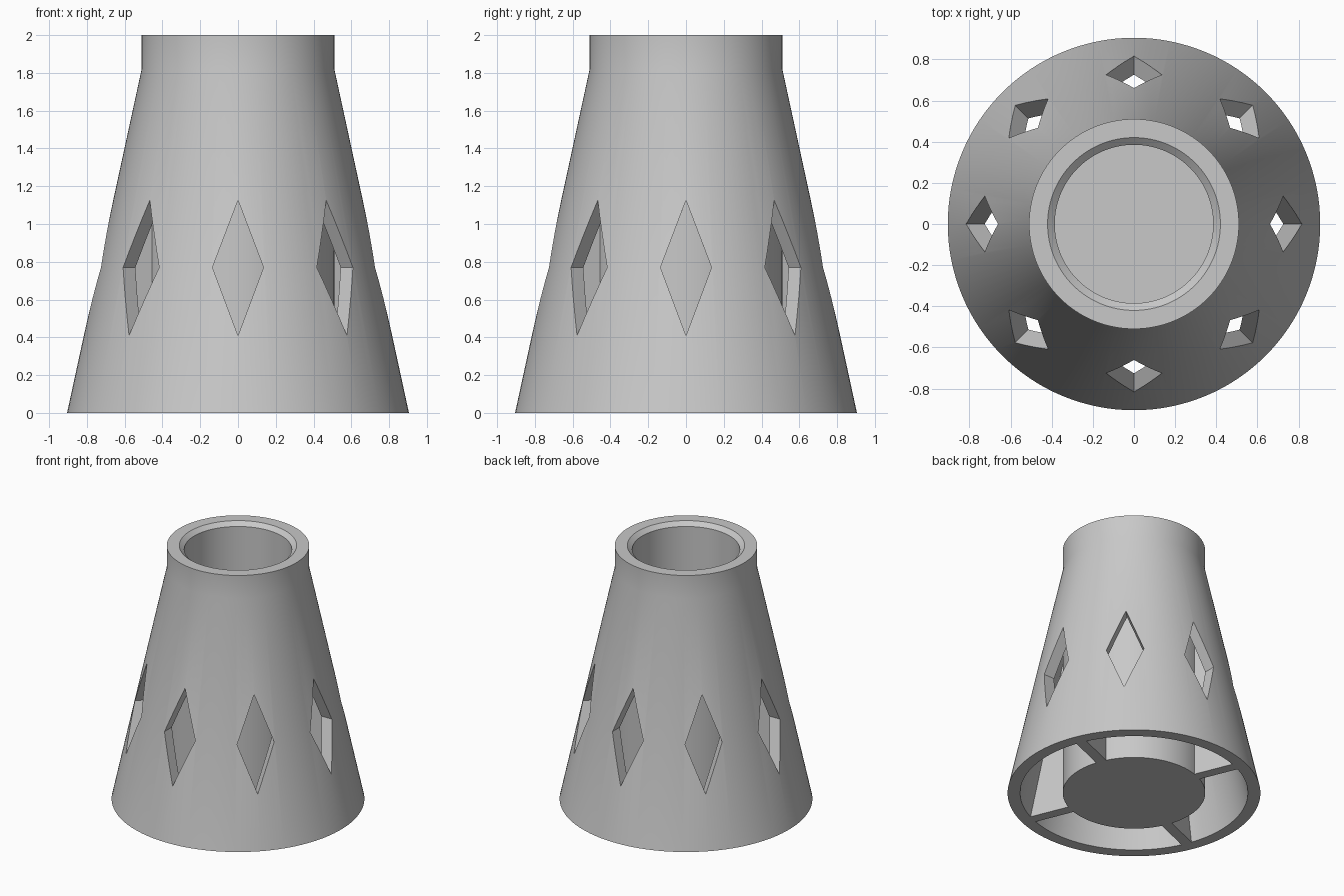
import bpy, bmesh
from math import pi, radians
from mathutils import Matrix

cube = bpy.data.objects.get("Cube")
if cube:
    bpy.data.objects.remove(cube, do_unlink=True)

# Single plain grey
grey = bpy.data.materials.new("plain_grey")
grey.use_nodes = True
color = (0.58, 0.58, 0.58, 1)
grey.diffuse_color = color
grey.node_tree.nodes["Principled BSDF"].inputs["Base Color"].default_value = color


def make_object(name, bm):
    bmesh.ops.recalc_face_normals(bm, faces=bm.faces)
    mesh = bpy.data.meshes.new(name)
    bm.to_mesh(mesh)
    bm.free()
    mesh.materials.append(grey)
    obj = bpy.data.objects.new(name, mesh)
    bpy.context.collection.objects.link(obj)
    return obj


def lathe(name, profile, steps=128):
    bm = bmesh.new()
    verts = [bm.verts.new((r, 0, z)) for r, z in profile]
    edges = [bm.edges.new(pair) for pair in zip(verts, verts[1:])]
    bmesh.ops.spin(bm, geom=verts + edges, cent=(0, 0, 0), axis=(0, 0, 1),
                   angle=2 * pi, steps=steps, use_duplicate=False)
    bmesh.ops.remove_doubles(bm, verts=bm.verts, dist=0.0001)
    return make_object(name, bm)


def add_prism(bm, points, direction, angle):
    """Extrude a polygon along a direction, then turn it about z."""
    face = bm.faces.new([bm.verts.new(p) for p in points])
    result = bmesh.ops.extrude_face_region(bm, geom=[face], use_keep_orig=True)
    top = [g for g in result["geom"] if isinstance(g, bmesh.types.BMVert)]
    bmesh.ops.translate(bm, verts=top, vec=direction)
    bmesh.ops.rotate(bm, verts=list(face.verts) + top, cent=(0, 0, 0),
                     matrix=Matrix.Rotation(angle, 3, "Z"))


# Tapered shell, closed inner tube, neck and chamfered mouth in one profile
body = lathe("tapered_body", [
    (0, 0), (0.51, 0), (0.51, 1.4), (0.815, 0), (0.905, 0), (0.51, 1.82),
    (0.51, 2), (0.42, 2), (0.385, 1.97), (0.385, 0.1), (0, 0.1)])

# Eight diamond windows through the outer shell only
bm = bmesh.new()
diamond = [(0.53, 0, 0.41), (0.53, 0.135, 0.77),
           (0.53, 0, 1.125), (0.53, -0.135, 0.77)]
for i in range(8):
    add_prism(bm, diamond, (0.5, 0, 0), i * pi / 4)
cutter = make_object("window_cutter", bm)
cutter.hide_render = True

cut = body.modifiers.new("windows", "BOOLEAN")
cut.operation = "DIFFERENCE"
cut.solver = "EXACT"
cut.object = cutter
bpy.context.view_layer.objects.active = body
body.select_set(True)
bpy.ops.object.modifier_apply(modifier=cut.name)
bpy.data.objects.remove(cutter, do_unlink=True)
bpy.ops.object.shade_smooth_by_angle(angle=radians(30))

# Four internal ribs joining the tube to the shell
bm = bmesh.new()
rib = [(0.49, -0.04, 0), (0.82, -0.04, 0), (0.49, -0.04, 1.5)]
for i in range(4):
    add_prism(bm, rib, (0, 0.08, 0), pi / 8 + i * pi / 2)
make_object("inner_ribs", bm)
